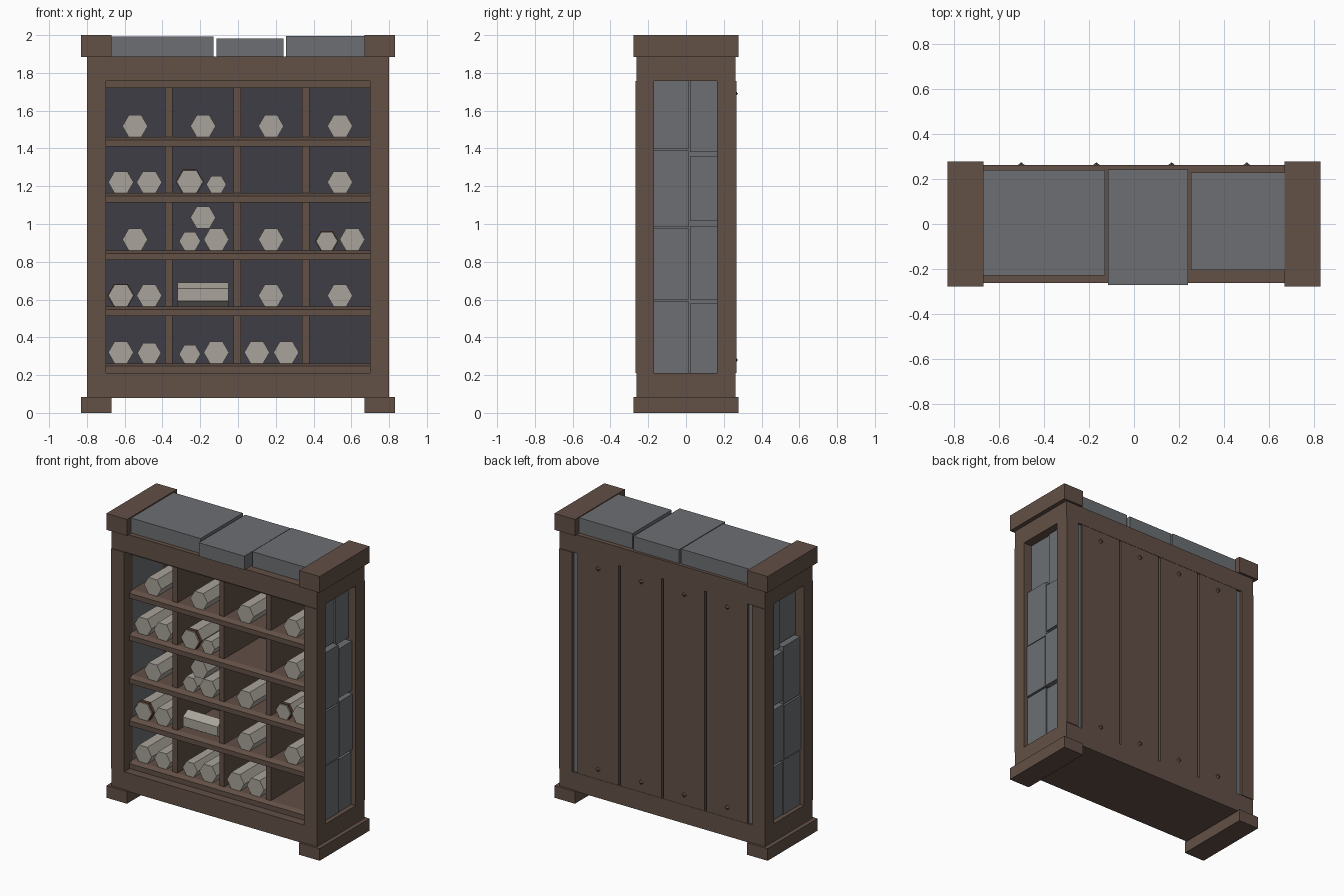
import bpy, bmesh, math
from mathutils import Matrix

if "Cube" in bpy.data.objects:
    bpy.data.objects.remove(bpy.data.objects["Cube"])


def material(name, rgb):
    m = bpy.data.materials.new(name)
    m.diffuse_color = (*rgb, 1)
    m.use_nodes = True
    m.node_tree.nodes["Principled BSDF"].inputs["Base Color"].default_value = m.diffuse_color
    return m


WOOD = material("brown wood", (0.122, 0.080, 0.061))
STONE = material("grey stone", (0.150, 0.159, 0.171))
PAPER = material("pale paper", (0.397, 0.371, 0.328))
DARK = material("dark backing", (0.050, 0.047, 0.061))
BAND = material("red brown band", (0.105, 0.047, 0.032))


def finish(name, bm, mat):
    bmesh.ops.recalc_face_normals(bm, faces=bm.faces)
    me = bpy.data.meshes.new(name)
    bm.to_mesh(me)
    bm.free()
    me.materials.append(mat)
    ob = bpy.data.objects.new(name, me)
    bpy.context.collection.objects.link(ob)
    return ob


def box(name, x0, x1, y0, y1, z0, z1, mat):
    bm = bmesh.new()
    m = Matrix.Translation(((x0 + x1) / 2, (y0 + y1) / 2, (z0 + z1) / 2))
    m = m @ Matrix.Diagonal((abs(x1 - x0), y1 - y0, z1 - z0, 1))
    bmesh.ops.create_cube(bm, size=1, matrix=m)
    return finish(name, bm, mat)


def prism_x(name, profile, x0, x1, mat):
    """Extrude a (y, z) profile along x."""
    bm = bmesh.new()
    f = bm.faces.new([bm.verts.new((x0, y, z)) for y, z in profile])
    ext = bmesh.ops.extrude_face_region(bm, geom=[f])
    vs = [v for v in ext["geom"] if isinstance(v, bmesh.types.BMVert)]
    bmesh.ops.translate(bm, verts=vs, vec=(x1 - x0, 0, 0))
    return finish(name, bm, mat)


def hex_rod(name, x, z, r, y0, y1, mat):
    """Flat-topped hexagonal rod along y."""
    bm = bmesh.new()
    m = Matrix.Translation((x, (y0 + y1) / 2, z)) @ Matrix.Rotation(math.pi / 2, 4, 'X')
    m = m @ Matrix.Rotation(math.pi / 6, 4, 'Z')
    bmesh.ops.create_cone(bm, cap_ends=True, segments=6, radius1=r, radius2=r,
                          depth=y1 - y0, matrix=m)
    # keep the points of the hexagon at left and right
    width = max(v.co.x for v in bm.verts) - x
    if width < r * 0.95:
        bmesh.ops.rotate(bm, verts=bm.verts, cent=(x, 0, z),
                         matrix=Matrix.Rotation(math.pi / 6, 3, 'Y'))
    return finish(name, bm, mat)


# carcass: base, top and side stiles
box("base_rail", -0.80, 0.80, -0.262, 0.262, 0.08, 0.21, WOOD)
box("top_rail", -0.80, 0.80, -0.262, 0.262, 1.757, 1.887, WOOD)
for s in (-1, 1):
    box("front_stile", s * 0.70, s * 0.80, -0.267, -0.17, 0.21, 1.757, WOOD)
    box("back_stile", s * 0.70, s * 0.80, 0.165, 0.267, 0.21, 1.757, WOOD)
    box("foot", s * 0.67, s * 0.83, -0.278, 0.278, 0, 0.085, WOOD)
    box("top_cap", s * 0.67, s * 0.83, -0.278, 0.278, 1.885, 2.0, WOOD)

    # stone infill of the side openings
    box("side_backing", s * 0.70, s * 0.712, -0.17, 0.165, 0.21, 1.757, STONE)
    front = [(0.21, 0.59, 0.77), (0.60, 0.977, 0.775), (0.985, 1.39, 0.77), (1.40, 1.757, 0.735)]
    back = [(0.21, 0.58, 0.765), (0.60, 0.99, 0.775), (1.015, 1.36, 0.77), (1.38, 1.757, 0.745)]
    for y0, y1, col in ((-0.17, 0.017, front), (0.022, 0.165, back)):
        for z0, z1, x in col:
            box("side_stone", s * 0.71, s * x, y0, y1, z0, z1, STONE)
    box("back_stone_strip", s * 0.655, s * 0.70, 0.23, 0.247, 0.21, 1.757, STONE)

# stones lying on top
box("top_stone_left", -0.67, -0.13, -0.23, 0.24, 1.887, 1.992, STONE)
box("top_stone_middle", -0.115, 0.24, -0.272, 0.243, 1.887, 1.983, STONE)
box("top_stone_right", 0.255, 0.67, -0.205, 0.23, 1.887, 1.994, STONE)

# back: dark lining, four planks, pyramid nails
box("back_lining", -0.70, 0.70, 0.22, 0.232, 0.21, 1.757, DARK)
for i in range(4):
    x = -0.5025 + i * 0.335
    box("back_plank", x - 0.16, x + 0.16, 0.232, 0.26, 0.21, 1.757, WOOD)
    for z in (0.28, 1.69):
        bm = bmesh.new()
        m = Matrix.Translation((x, 0.267, z)) @ Matrix.Rotation(-math.pi / 2, 4, 'X')
        bmesh.ops.create_cone(bm, cap_ends=True, segments=4, radius1=0.02, radius2=0,
                              depth=0.016, matrix=m)
        finish("nail", bm, WOOD)

# shelves with a chamfered front edge
TOPS = [1.46, 1.163, 0.86, 0.563, 0.262]
for t in TOPS:
    prism_x("shelf", [(-0.205, t - 0.05), (-0.205, t - 0.015), (-0.175, t),
                      (0.22, t), (0.22, t - 0.05)], -0.70, 0.70, WOOD)
box("top_shelf", -0.70, 0.70, -0.205, 0.22, 1.72, 1.757, WOOD)

# upright dividers
for x in (-0.367, -0.004, 0.359):
    box("divider", x - 0.019, x + 0.019, -0.175, 0.22, 0.262, 1.72, WOOD)

# scrolls per row: (x, radius, has band)
L, S = 0.067, 0.057
ROWS = [
    [(-0.545, L, 0), (-0.185, L, 0), (0.175, L, 0), (0.54, L, 0)],
    [(-0.62, L, 0), (-0.47, L, 0), (-0.255, 0.070, 1), (-0.115, 0.053, 0), (0.54, L, 0)],
    [(-0.545, L, 0), (-0.255, S, 0), (-0.115, L, 0), (0.175, L, 0), (0.47, S, 1), (0.605, L, 0)],
    [(-0.62, L, 1), (-0.47, L, 0), (0.175, L, 0), (0.54, L, 0)],
    [(-0.62, L, 0), (-0.47, 0.063, 0), (-0.255, S, 0), (-0.115, L, 0), (0.10, L, 0), (0.255, L, 0)],
]
for t, row in zip(TOPS, ROWS):
    for x, r, band in row:
        z = t + r * math.sqrt(3) / 2
        hex_rod("scroll", x, z, r, -0.17, 0.20, PAPER)
        if band:
            hex_rod("scroll_band", x, z, r + 0.005, -0.16, -0.135, BAND)
hex_rod("stacked_scroll", -0.185, 1.034, L, -0.17, 0.20, PAPER)

# one scroll lying crosswise
hexagon = [(-0.10 + 0.065 * math.sin(k * math.pi / 3), 0.626 + 0.065 * math.cos(k * math.pi / 3))
           for k in range(6)]
prism_x("crosswise_scroll", hexagon, -0.32, -0.05, PAPER)
